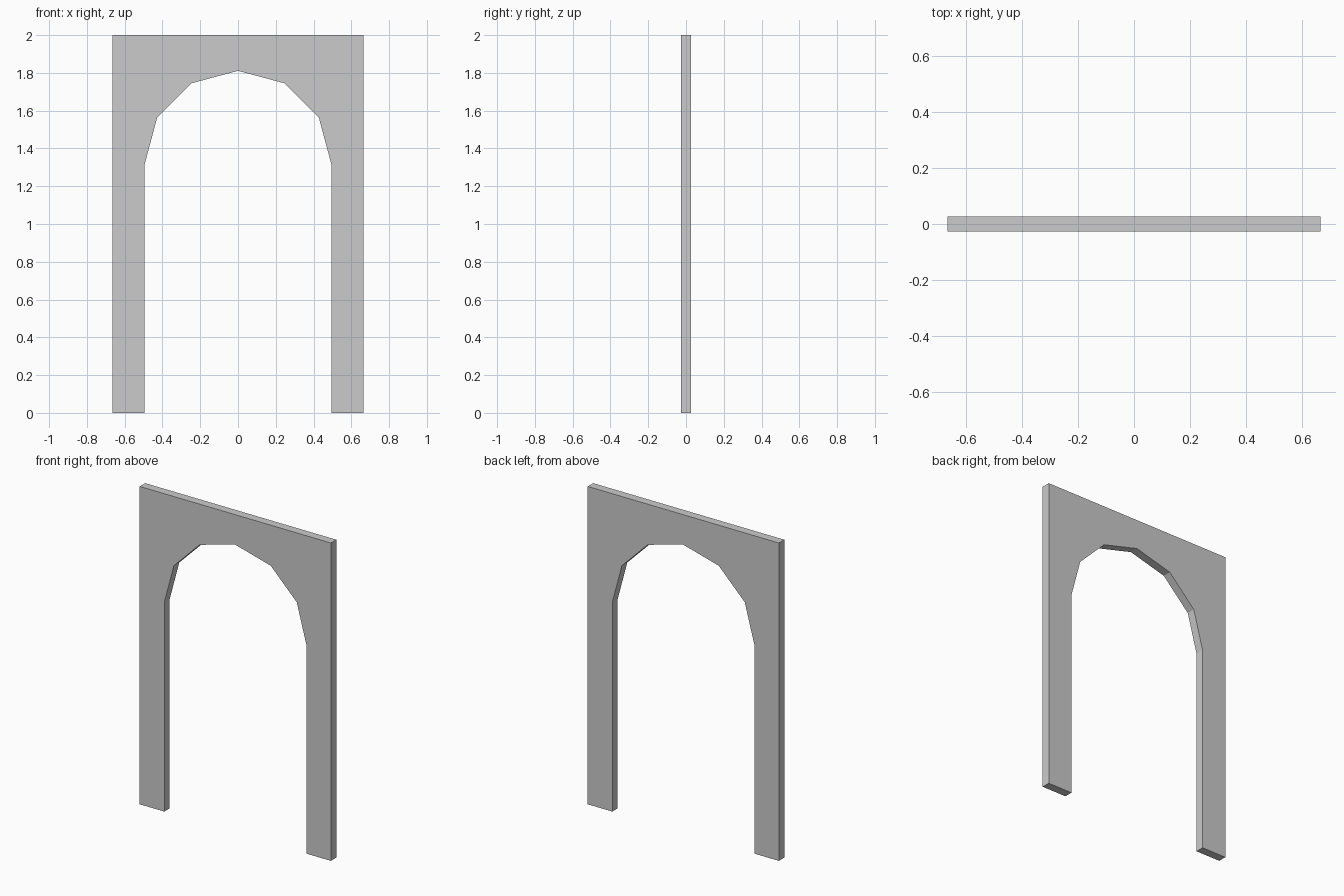
import bpy, bmesh, math

if "Cube" in bpy.data.objects:
    bpy.data.objects.remove(bpy.data.objects["Cube"])

HALF_W, HEIGHT, DEPTH = 0.665, 2.0, 0.054
RADIUS, SPRING, SIDES = 0.494, 1.317, 6

# Low-poly semicircular opening, right springing point to left
arch = [(RADIUS * math.cos(math.pi * i / SIDES),
         SPRING + RADIUS * math.sin(math.pi * i / SIDES))
        for i in range(SIDES + 1)]

# Front outline: outer frame, then the doorway
outline = [(RADIUS, 0), (HALF_W, 0), (HALF_W, HEIGHT),
           (-HALF_W, HEIGHT), (-HALF_W, 0), (-RADIUS, 0)] + arch[::-1]

# Fill the outline and extrude it through the wall thickness
bm = bmesh.new()
face = bm.faces.new([bm.verts.new((x, -DEPTH / 2, z)) for x, z in outline])
ext = bmesh.ops.extrude_face_region(bm, geom=[face], use_keep_orig=True)
back = [v for v in ext["geom"] if isinstance(v, bmesh.types.BMVert)]
bmesh.ops.translate(bm, verts=back, vec=(0, DEPTH, 0))
bmesh.ops.recalc_face_normals(bm, faces=bm.faces)

mesh = bpy.data.meshes.new("arched_doorway")
bm.to_mesh(mesh)
bm.free()
bpy.context.collection.objects.link(bpy.data.objects.new("arched_doorway", mesh))
